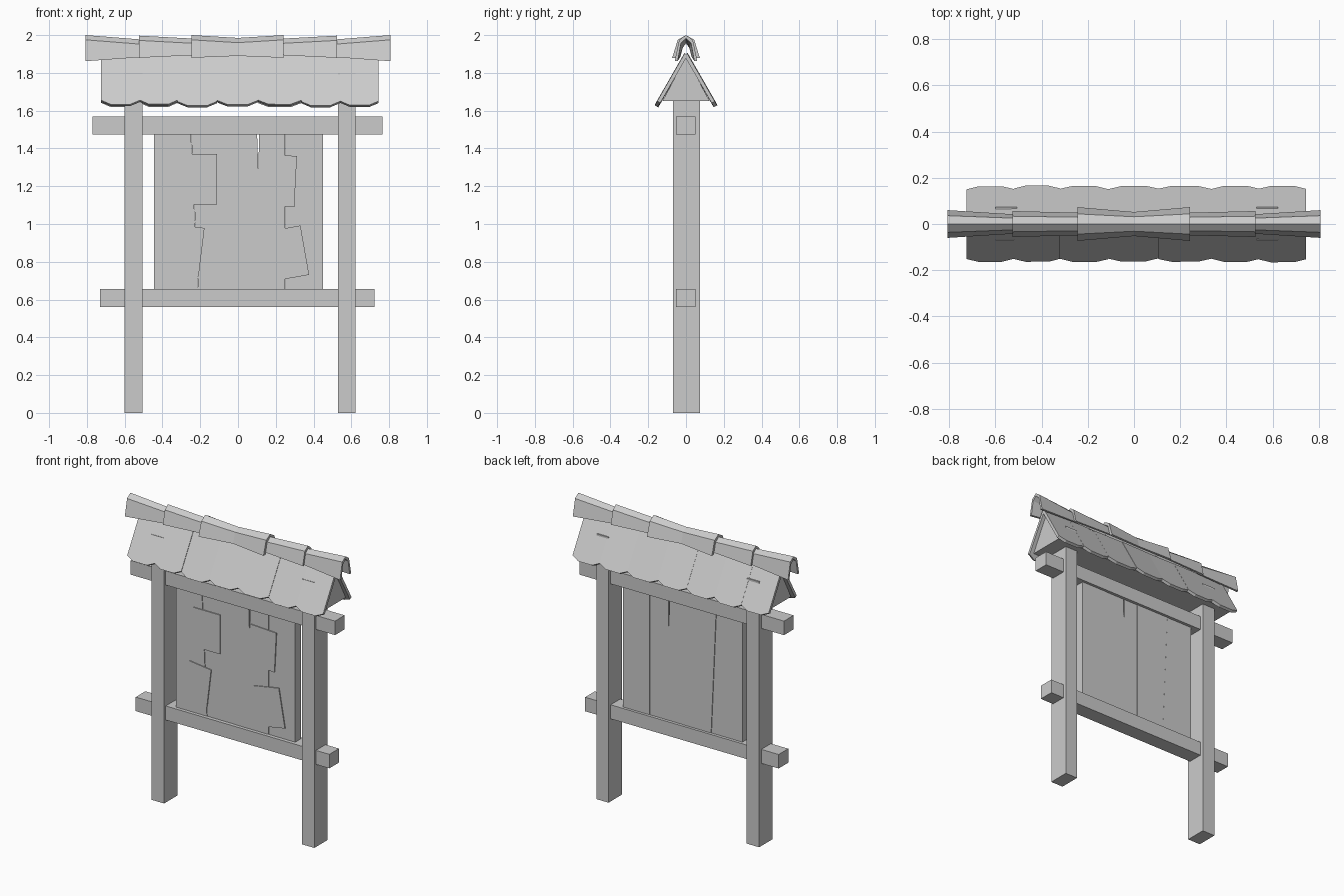
import bpy, bmesh, math, random
from mathutils import Matrix, Vector

random.seed(4)
if "Cube" in bpy.data.objects:
    bpy.data.objects.remove(bpy.data.objects["Cube"], do_unlink=True)

grey = bpy.data.materials.new("plain grey")
grey.use_nodes = True
colour = (0.6, 0.6, 0.6, 1)
grey.diffuse_color = colour
grey.node_tree.nodes["Principled BSDF"].inputs["Base Color"].default_value = colour


def finish(name, bm):
    bmesh.ops.recalc_face_normals(bm, faces=bm.faces)
    mesh = bpy.data.meshes.new(name)
    bm.to_mesh(mesh)
    bm.free()
    mesh.materials.append(grey)
    ob = bpy.data.objects.new(name, mesh)
    bpy.context.collection.objects.link(ob)
    return ob


def box(name, x, y, z):
    bm = bmesh.new()
    bmesh.ops.create_cube(bm, size=1)
    for v in bm.verts:
        for i, (lo, hi) in enumerate((x, y, z)):
            v.co[i] = lo if v.co[i] < 0 else hi
    return finish(name, bm)


def slab(name, outline, depth, matrix):
    """Flat outline in local xy, thickened along local z, then placed."""
    bm = bmesh.new()
    face = bm.faces.new([bm.verts.new((x, y, 0)) for x, y in outline])
    new = bmesh.ops.extrude_face_region(bm, geom=[face])["geom"]
    for v in new:
        if isinstance(v, bmesh.types.BMVert):
            v.co.z += depth
    bm.transform(matrix)
    return finish(name, bm)


def upright(y):
    """Local xy becomes world xz, local z points to the back."""
    return Matrix(((1, 0, 0, 0), (0, 0, 1, y), (0, 1, 0, 0), (0, 0, 0, 1)))


# Posts and cross beams
box("right_post", (-0.60, -0.505), (-0.07, 0.073), (0, 1.80))
box("left_post", (0.53, 0.622), (-0.07, 0.073), (0, 1.80))
box("upper_beam", (-0.77, 0.765), (-0.053, 0.05), (1.475, 1.57))
box("lower_beam", (-0.73, 0.722), (-0.053, 0.05), (0.56, 0.655))

# Notice board planks, with slanted joints and one split
low, high = 0.62, 1.51
joints = [(-0.445, -0.445), (-0.21, -0.25), (0, 0), (0.25, 0.25), (0.45, 0.45)]
for i in range(4):
    (a, b), (c, d) = joints[i], joints[i + 1]
    outline = [(a + 0.001, low), (c - 0.001, low), (d - 0.001, high)]
    if i == 2:
        outline += [(0.112, high), (0.108, 1.27), (0.1, high)]
    outline.append((b + 0.001, high))
    slab("plank_%d" % (i + 1), outline, 0.06, upright(-0.03 + 0.002 * (i % 2)))

# Pinned paper sheets
sheets = [(-0.21, 1.237, 0.20, 0.265, 0), (0.21, 1.23, 0.19, 0.27, -3),
          (-0.275, 0.86, 0.165, 0.26, -7), (0.26, 0.845, 0.19, 0.265, 10)]
for i, (x, z, w, h, turn) in enumerate(sheets):
    outline = [(-w / 2, -h / 2), (w / 2, -h / 2), (w / 2, h / 2), (-w / 2, h / 2)]
    place = Matrix.Translation((x, 0, z)) @ upright(-0.036) @ Matrix.Rotation(math.radians(turn), 4, "Z")
    slab("paper_%d" % (i + 1), outline, 0.007, place)

# Solid gable under the tiles
along = Matrix(((0, 0, 1, -0.70), (1, 0, 0, 0), (0, 1, 0, 0), (0, 0, 0, 1)))
slab("roof_core", [(-0.125, 1.65), (0.125, 1.65), (0, 1.885)], 1.42, along)

# Roof tiles with clipped lower corners, on both slopes
edges = [-0.725, -0.52, -0.32, -0.11, 0.105, 0.335, 0.54, 0.745]
slope = Vector((0, 0.155, -0.27)).normalized()
for side, label in ((-1, "front"), (1, "back")):
    down = Vector((0, side * slope.y, slope.z))
    inward = Vector((0, side * slope.z, -slope.y))
    for i in range(7):
        half = (edges[i + 1] - edges[i]) / 2
        length = 0.315 + random.uniform(-0.004, 0.004)
        lift = random.uniform(0, 0.004)
        outline = [(-half, 0), (half, 0), (half, length - 0.025), (half * 0.5, length),
                   (-half * 0.5, length), (-half, length - 0.025)]
        start = Vector((edges[i] + half, side * 0.008, 1.905)) + inward * lift
        cols = (Vector((1, 0, 0)), down, inward, start)
        place = Matrix([[c[r] for c in cols] for r in range(3)] + [[0, 0, 0, 1]])
        roll = Matrix.Rotation(math.radians(random.uniform(-0.8, 0.8)), 4, "Y")
        slab("%s_tile_%d" % (label, i + 1), outline, 0.019, place @ roll)


# Ridge caps: folded shells, each station is x, half width, base height, top height
def ridge_cap(name, stations):
    bm = bmesh.new()
    rings = []
    for x, w, base, top in stations:
        outer = [(-w, base), (-w * 0.6, top - 0.025), (0, top), (w * 0.6, top - 0.025), (w, base)]
        inner = [(y * 0.74, base if abs(y) == w else z - 0.018) for y, z in reversed(outer)]
        rings.append([bm.verts.new((x, y, z)) for y, z in outer + inner])
    n = len(rings[0])
    for a, b in zip(rings, rings[1:]):
        for i in range(n):
            j = (i + 1) % n
            bm.faces.new((a[i], a[j], b[j], b[i]))
    for ring in (rings[0], rings[-1]):
        for i in range(4):
            bm.faces.new((ring[i], ring[i + 1], ring[n - 2 - i], ring[n - 1 - i]))
    return finish(name, bm)


ridge_cap("middle_ridge_cap", [(-0.245, 0.073, 1.88, 2.0), (0, 0.052, 1.89, 1.985), (0.242, 0.073, 1.88, 2.0)])
for s, label in ((-1, "right"), (1, "left")):
    ridge_cap(label + "_inner_ridge_cap", [(s * 0.21, 0.048, 1.895, 1.98), (s * 0.525, 0.056, 1.88, 1.997)])
    ridge_cap(label + "_outer_ridge_cap", [(s * 0.49, 0.04, 1.885, 1.975), (s * 0.807, 0.06, 1.862, 2.0)])
